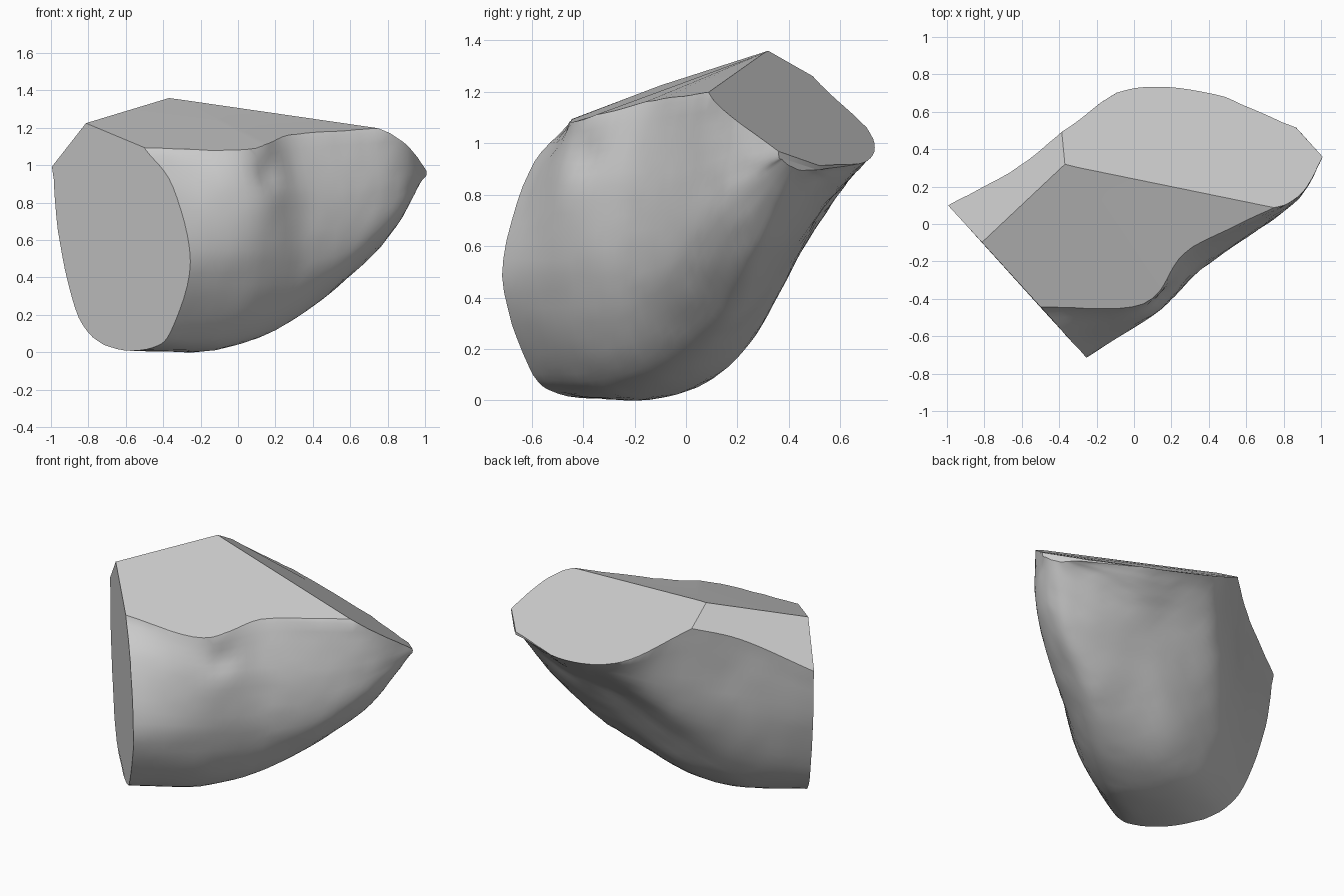
import bpy
import bmesh
import math
from mathutils import Vector, noise

if "Cube" in bpy.data.objects:
    bpy.data.objects.remove(bpy.data.objects["Cube"], do_unlink=True)

# Horizontal axes of the chunk: along its length and across it
ALONG = Vector((0.74, 0.67, 0))
ACROSS = Vector((0.67, -0.74, 0))
LID_HEIGHT = 1.7

# Sections: distance along, then (across, height) from back rim, under the keel, to front top
SECTIONS = [
    (-.67, [(-.74, 1), (-.68, .6), (-.53, .2), (-.28, .04), (.06, .04),
            (.22, .15), (.36, .5), (.22, .9), (0, 1.1)]),
    (-.25, [(-.64, 1.18), (-.6, .65), (-.46, .26), (-.25, .06), (.1, .03),
            (.29, .16), (.42, .5), (.42, .85), (.35, 1.1)]),
    (.1, [(-.615, 1.2), (-.55, .72), (-.4, .46), (-.2, .2), (.12, .12),
          (.3, .22), (.415, .5), (.4, .85), (.31, 1.15)]),
    (.45, [(-.56, 1.05), (-.45, .88), (-.28, .71), (-.1, .5), (.15, .32),
           (.32, .39), (.45, .57), (.46, .85), (.4, 1.18)]),
    (.75, [(-.28, .95), (-.17, .88), (-.04, .8), (.1, .68), (.28, .59),
           (.39, .65), (.47, .77), (.49, .92), (.48, 1.18)]),
    (.99, [(.2, .91), (.23, .91), (.26, .91), (.3, .91), (.33, .92),
           (.36, .93), (.39, .95), (.41, .97), (.41, 1.1)]),
]


def smooth_path(points, steps):
    """Catmull-Rom curve through vectors of any size."""
    ends = [points[0] * 2 - points[1]] + points + [points[-1] * 2 - points[-2]]
    path = []
    for a, b, c, d in zip(ends, ends[1:], ends[2:], ends[3:]):
        for i in range(steps):
            t = i / steps
            path.append((b * 2 + (c - a) * t + (a * 2 - b * 5 + c * 4 - d) * t ** 2
                         + (b * 3 - a - c * 3 + d) * t ** 3) / 2)
    return path + [points[-1]]


def place(along, across, height):
    return ALONG * along + ACROSS * across + Vector((0, 0, height))


# Loft the curved body, first lengthwise and then around each ring
rails = []
for k in range(len(SECTIONS[0][1])):
    rails.append(smooth_path([Vector((s, *pts[k])) for s, pts in SECTIONS], 7))

bm = bmesh.new()
rings = []
for column in zip(*rails):
    ring = smooth_path(list(column), 6)
    first, last = ring[0], ring[-1]
    ring = [Vector((first.x, first.y - .04, LID_HEIGHT))] + ring
    ring.append(Vector((last.x, last.y - .3, LID_HEIGHT)))
    rings.append([bm.verts.new(place(*p)) for p in ring])

for a, b in zip(rings, rings[1:]):
    for i in range(len(a)):
        j = (i + 1) % len(a)
        bm.faces.new((a[i], a[j], b[j], b[i]))
bm.faces.new(rings[0])
bm.faces.new(rings[-1])
bmesh.ops.recalc_face_normals(bm, faces=bm.faces[:])


def cut(slope_x, slope_y, height):
    """Slice off everything above a sloping plane and close the cut."""
    bmesh.ops.bisect_plane(bm, geom=bm.verts[:] + bm.edges[:] + bm.faces[:], dist=1e-5,
                           plane_co=(0, 0, height), plane_no=(-slope_x, -slope_y, 1),
                           clear_outer=True)
    bmesh.ops.holes_fill(bm, edges=[e for e in bm.edges if e.is_boundary], sides=0)


# Rear top, slightly steeper front top, long back cut and small left cut
cut(-.081, .315, 1.245)
cut(-.03, .35, 1.25)
cut(-.266, -.59, 1.463)
cut(.76, -.49, 1.81)
bmesh.ops.remove_doubles(bm, verts=bm.verts[:], dist=.001)
bmesh.ops.recalc_face_normals(bm, faces=bm.faces[:])
bm.normal_update()

# Rough the surface and press in the small hollows of the front and back walls
HOLLOWS = [(Vector((.14, -.38, .97)), .035, .08), (Vector((-.49, .29, .95)), .02, .08)]
moves = []
for v in bm.verts:
    amount = .004 * noise.noise(v.co * 6) + .004 * noise.noise(v.co * 17)
    for centre, depth, radius in HOLLOWS:
        amount -= depth * math.exp(-((v.co - centre).length / radius) ** 2)
    moves.append(v.normal * amount)
for v, move in zip(bm.verts, moves):
    v.co += move

# Stand the chunk on the ground
low = min(v.co.z for v in bm.verts)
bmesh.ops.translate(bm, verts=bm.verts[:], vec=(0, 0, -low))

mesh = bpy.data.meshes.new("rock_chunk")
bm.to_mesh(mesh)
bm.free()
rock = bpy.data.objects.new("rock_chunk", mesh)
bpy.context.collection.objects.link(rock)

stone = bpy.data.materials.new("stone_grey")
stone.use_nodes = True
colour = (.6, .6, .6, 1)
stone.diffuse_color = colour
for node in stone.node_tree.nodes:
    if node.type == "BSDF_PRINCIPLED":
        node.inputs["Base Color"].default_value = colour
mesh.materials.append(stone)

bpy.ops.object.select_all(action="DESELECT")
rock.select_set(True)
bpy.context.view_layer.objects.active = rock
bpy.ops.object.shade_smooth_by_angle(angle=math.radians(30))
